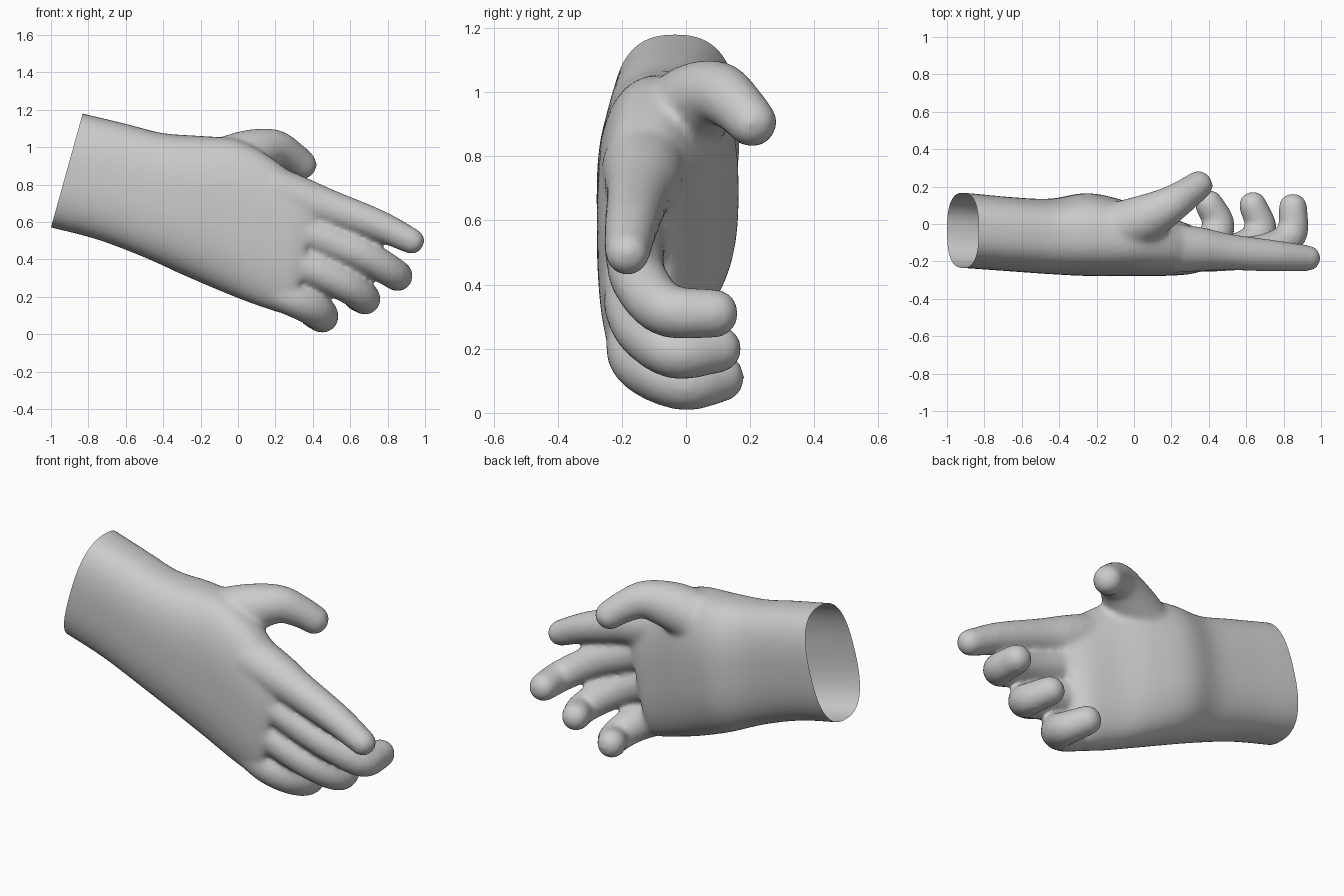
import bpy, bmesh, math
from mathutils import Vector

if "Cube" in bpy.data.objects:
    bpy.data.objects.remove(bpy.data.objects["Cube"])

skin = bpy.data.materials.new("plain grey")
skin.diffuse_color = (0.6, 0.6, 0.6, 1)
skin.use_nodes = True
skin.node_tree.nodes["Principled BSDF"].inputs["Base Color"].default_value = skin.diffuse_color


def spline(rows, steps):
    """Smooth curve through rows of numbers (Catmull-Rom)."""
    pts = [Vector(r) for r in rows]
    pts = [pts[0] * 2 - pts[1]] + pts + [pts[-1] * 2 - pts[-2]]
    out = []
    for a, b, c, d in zip(pts, pts[1:], pts[2:], pts[3:]):
        for i in range(steps):
            t = i / steps
            out.append(0.5 * (2 * b + (c - a) * t + (2 * a - 5 * b + 4 * c - d) * t * t
                              + (3 * b - a - 3 * c + d) * t ** 3))
    return out + [pts[-2]]


def loft(bm, rings):
    """Closed solid through equal-sized rings of points."""
    loops = [[bm.verts.new(p) for p in ring] for ring in rings]
    n = len(loops[0])
    for a, b in zip(loops, loops[1:]):
        for i in range(n):
            j = (i + 1) % n
            bm.faces.new((a[i], a[j], b[j], b[i]))
    bm.faces.new(loops[0][::-1])
    bm.faces.new(loops[-1])


def finger(bm, rows):
    """Tapering tube of (x, y, z, radius) rows with a round tip."""
    s = spline(rows, 6)
    rings = []
    for k, q in enumerate(s):
        rings.append((q.xyz, s[min(k + 1, len(s) - 1)].xyz - s[max(k - 1, 0)].xyz, q[3]))
    tip, way, r = rings[-1]
    way = way.normalized()
    for k in range(1, 7):
        a = math.radians(14 * k)
        rings.append((tip + way * r * math.sin(a), way, r * math.cos(a)))
    circles = []
    for p, d, r in rings:
        d = d.normalized()
        u = d.cross(Vector((0.27, 0, 0.963))).normalized()
        v = d.cross(u)
        circles.append([p + (u * math.cos(t) + v * math.sin(t)) * (r + 0.004)
                        for t in (math.tau * i / 24 for i in range(24))])
    loft(bm, circles)


bm = bmesh.new()

# Forearm and palm: top x, top z, bottom x, bottom z, back y, palm y
sections = [
    (-1.03, 1.23, -1.20, 0.62, -0.225, 0.175),
    (-0.83, 1.18, -1.00, 0.57, -0.235, 0.167),
    (-0.60, 1.125, -0.75, 0.505, -0.252, 0.145),
    (-0.40, 1.075, -0.50, 0.41, -0.268, 0.135),
    (-0.20, 1.06, -0.29, 0.315, -0.278, 0.165),
    (0.00, 1.04, -0.08, 0.225, -0.278, 0.12),
    (0.17, 0.95, 0.10, 0.155, -0.278, 0.05),
    (0.32, 0.83, 0.25, 0.11, -0.27, 0.00),
    (0.42, 0.74, 0.30, 0.14, -0.25, -0.05),
]
rings = []
for tx, tz, bx, bz, y0, y1 in spline(sections, 5):
    ring = []
    for i in range(48):
        t = math.tau * i / 48
        c, s = math.cos(t), math.sin(t)
        w = math.copysign(abs(c) ** 0.78, c)
        h = 0.5 + 0.5 * math.copysign(abs(s) ** 0.78, s)
        ring.append((bx + (tx - bx) * h, (y0 + y1) / 2 + (y1 - y0) / 2 * w, bz + (tz - bz) * h))
    rings.append(ring)
loft(bm, rings)

# Thumb, index, middle, ring and little finger
finger(bm, [(-0.10, -0.03, 0.90, 0.14), (0.06, 0.03, 0.965, 0.125), (0.19, 0.10, 0.995, 0.098),
            (0.28, 0.16, 0.955, 0.082), (0.345, 0.207, 0.905, 0.074)])
finger(bm, [(0.18, -0.13, 0.77, 0.13), (0.35, -0.135, 0.715, 0.115), (0.50, -0.15, 0.67, 0.095),
            (0.75, -0.17, 0.582, 0.08), (0.93, -0.183, 0.497, 0.066)])
finger(bm, [(0.28, -0.15, 0.58, 0.10), (0.50, -0.16, 0.49, 0.088), (0.70, -0.14, 0.405, 0.085),
            (0.84, -0.06, 0.32, 0.08), (0.85, 0.09, 0.31, 0.073)])
finger(bm, [(0.25, -0.15, 0.41, 0.10), (0.45, -0.16, 0.325, 0.09), (0.60, -0.12, 0.25, 0.088),
            (0.68, -0.03, 0.188, 0.08), (0.635, 0.10, 0.20, 0.072)])
finger(bm, [(0.15, -0.13, 0.26, 0.10), (0.30, -0.15, 0.19, 0.095), (0.41, -0.10, 0.135, 0.092),
            (0.452, 0.00, 0.092, 0.082), (0.40, 0.108, 0.11, 0.073)])

bmesh.ops.recalc_face_normals(bm, faces=bm.faces)
mesh = bpy.data.meshes.new("hand")
bm.to_mesh(mesh)
bm.free()
hand = bpy.data.objects.new("hand", mesh)
bpy.context.collection.objects.link(hand)

# Fuse the parts into one soft skin
fuse = hand.modifiers.new("fuse", 'REMESH')
fuse.mode = 'VOXEL'
fuse.voxel_size = 0.014
soften = hand.modifiers.new("soften", 'SMOOTH')
soften.factor = 0.5
soften.iterations = 14
bpy.context.view_layer.update()
graph = bpy.context.evaluated_depsgraph_get()
skin_mesh = bpy.data.meshes.new_from_object(hand.evaluated_get(graph))
hand.modifiers.clear()
hand.data = skin_mesh

# Cut the wrist open
bm = bmesh.new()
bm.from_mesh(skin_mesh)
bmesh.ops.bisect_plane(bm, geom=bm.verts[:] + bm.edges[:] + bm.faces[:],
                       plane_co=(-0.915, 0, 0.875), plane_no=(0.963, 0, -0.268), clear_inner=True)
for f in bm.faces:
    f.smooth = True
bm.to_mesh(skin_mesh)
bm.free()
skin_mesh.materials.clear()
skin_mesh.materials.append(skin)
